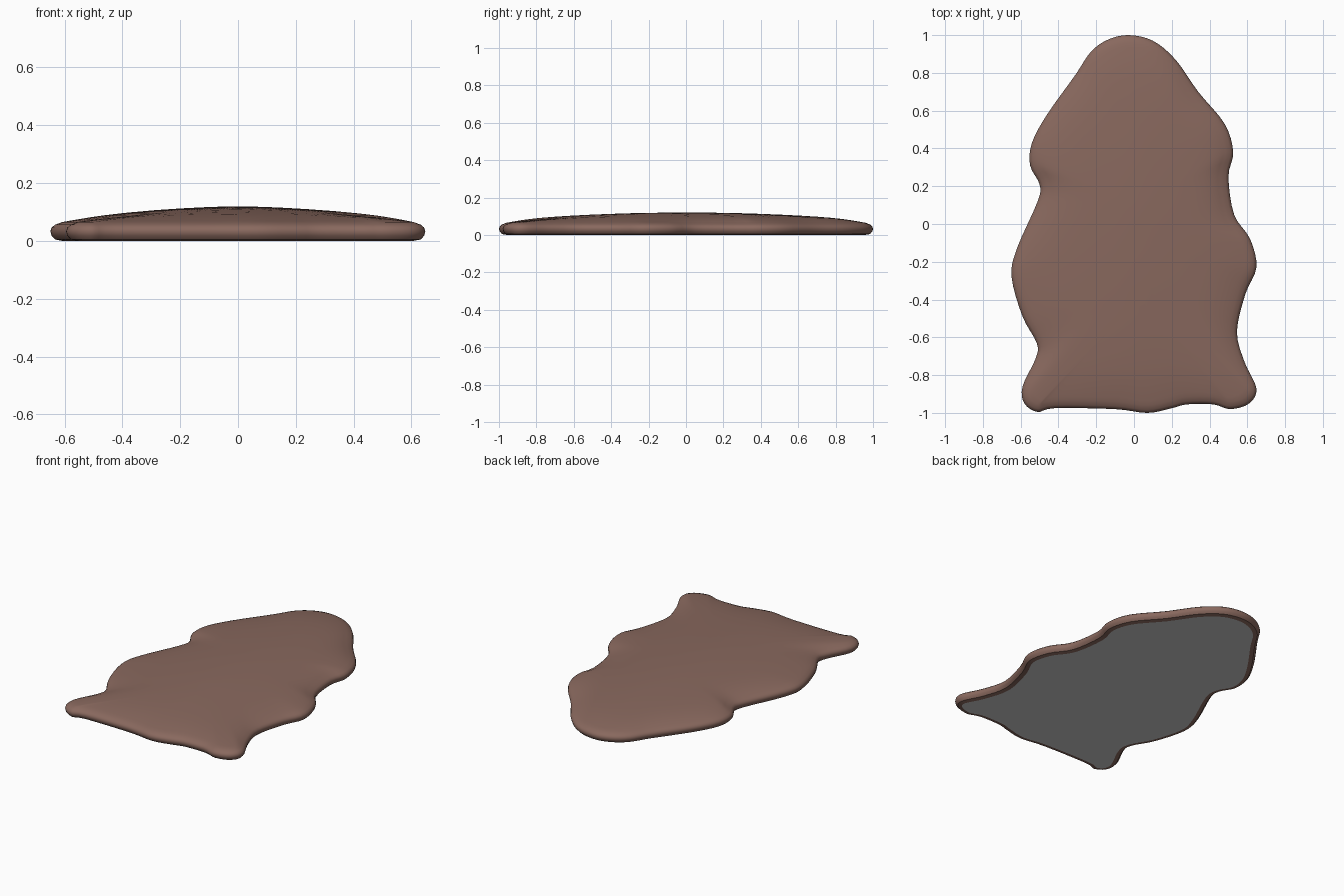
import bpy
import bmesh
from mathutils import Vector

default_cube = bpy.data.objects.get("Cube")
if default_cube:
    bpy.data.objects.remove(default_cube, do_unlink=True)


def make_material(name, colour):
    material = bpy.data.materials.new(name)
    material.use_nodes = True
    material.diffuse_color = (*colour, 1)
    shader = material.node_tree.nodes["Principled BSDF"]
    shader.inputs["Base Color"].default_value = (*colour, 1)
    shader.inputs["Roughness"].default_value = 0.9
    return material


def smooth_loop(points, steps):
    """Closed Catmull-Rom curve through the given points."""
    result = []
    count = len(points)
    for i in range(count):
        before, start, end, after = (points[(i + k) % count] for k in (-1, 0, 1, 2))
        for s in range(steps):
            t = s / steps
            result.append(0.5 * (2 * start + (end - before) * t
                                 + (2 * before - 5 * start + 4 * end - after) * t ** 2
                                 + (3 * start - before - 3 * end + after) * t ** 3))
    return result


def inward_normals(loop, reach):
    """Inward directions for a clockwise loop, averaged over nearby points."""
    count = len(loop)
    normals = []
    for i in range(count):
        tangent = loop[(i + reach) % count] - loop[i - reach]
        normals.append(Vector((tangent.y, -tangent.x)).normalized())
    return normals


def dome_height(p, blend):
    """Broad mound that eases up from the rim."""
    across = max(0, 1 - (abs(p.x) / 0.65) ** 1.5)
    along = max(0, 1 - p.y ** 2)
    ease = 1 - (1 - blend) ** 8
    return rim[-1][1] + ease * (0.01 + 0.045 * across * along)


# Hide outline, clockwise from the neck
outline = [Vector(p) for p in (
    (-.03, 1), (.1, .97), (.22, .87), (.34, .7), (.48, .53), (.525, .38),
    (.5, .25), (.53, .05), (.615, -.08), (.648, -.23), (.59, -.37), (.545, -.57),
    (.585, -.73), (.648, -.87), (.61, -.95), (.51, -.98), (.42, -.955),
    (.28, -.955), (.2, -.975), (.07, -1), (-.1, -.98), (-.42, -.975),
    (-.51, -.995), (-.58, -.95), (-.59, -.86), (-.52, -.71), (-.515, -.63),
    (-.59, -.49), (-.648, -.28), (-.62, -.13), (-.51, .12), (-.5, .21),
    (-.55, .31), (-.54, .43), (-.46, .58), (-.31, .79), (-.23, .91), (-.14, .975))]
loop = smooth_loop(outline, 4)
normals = inward_normals(loop, 2)

# Rounded rim as (inset, height), then the dome as blends towards the spine
rim = [(.042, 0), (.016, .005), (.004, .018), (0, .033), (.004, .046), (.016, .056), (.04, .065)]
dome = [.04, .08, .14, .22, .32, .45, .6, .75, .9]

bm = bmesh.new()
rings = []
for inset, height in rim:
    rings.append([bm.verts.new((*(p + n * inset), height)) for p, n in zip(loop, normals)])
edge = [p + n * rim[-1][0] for p, n in zip(loop, normals)]
for blend in dome:
    ring = []
    for p in edge:
        q = p.lerp(Vector((0.04, p.y * 0.4)), blend)
        ring.append(bm.verts.new((*q, dome_height(q, blend))))
    rings.append(ring)

# Skin between the rings
count = len(loop)
for lower, upper in zip(rings, rings[1:]):
    for i in range(count):
        j = (i + 1) % count
        bm.faces.new((lower[i], lower[j], upper[j], upper[i]))
bm.faces.new(rings[-1])

# Flat backing with a crisp border
backing = bm.faces.new(rings[0])
backing.material_index = 1
bmesh.ops.recalc_face_normals(bm, faces=bm.faces)
bmesh.ops.triangulate(bm, faces=[f for f in bm.faces if len(f.verts) > 4])

mesh = bpy.data.meshes.new("hide_rug")
bm.to_mesh(mesh)
bm.free()
mesh.materials.append(make_material("brown fur", (.25, .14, .112)))
mesh.materials.append(make_material("grey backing", (.6, .6, .6)))
rug = bpy.data.objects.new("hide_rug", mesh)
bpy.context.collection.objects.link(rug)

bpy.context.view_layer.objects.active = rug
rug.select_set(True)
bpy.ops.object.shade_smooth_by_angle(angle=0.6)
for polygon in mesh.polygons:
    if polygon.material_index == 1:
        polygon.use_smooth = False
